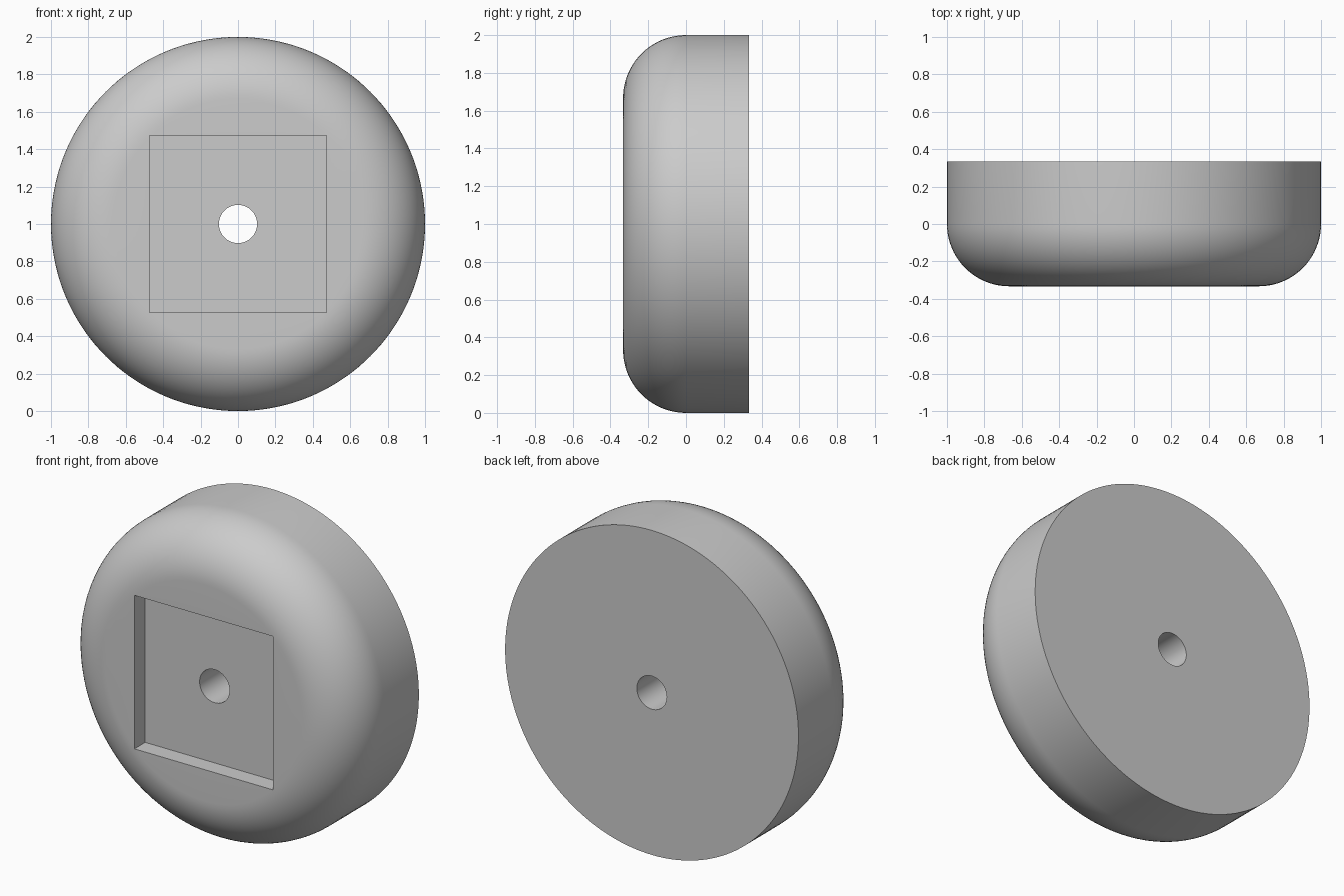
import bpy
import bmesh
import math
from mathutils import Matrix, Vector

HALF_DEPTH = 0.333
FILLET = 0.333
HOLE_RADIUS = 0.102
POCKET_SIZE = 0.946
POCKET_DEPTH = 0.105
ARC_STEPS = 20
SEGMENTS = 144

cube = bpy.data.objects.get("Cube")
if cube:
    bpy.data.objects.remove(cube, do_unlink=True)


def make_material(name, colour):
    mat = bpy.data.materials.new(name)
    mat.use_nodes = True
    mat.diffuse_color = colour
    for node in mat.node_tree.nodes:
        if node.type == 'BSDF_PRINCIPLED':
            node.inputs["Base Color"].default_value = colour
    return mat


def make_object(name, bm):
    mesh = bpy.data.meshes.new(name)
    bmesh.ops.recalc_face_normals(bm, faces=bm.faces)
    bm.to_mesh(mesh)
    bm.free()
    obj = bpy.data.objects.new(name, mesh)
    bpy.context.collection.objects.link(obj)
    return obj


grey = make_material("plain grey", (0.6, 0.6, 0.6, 1.0))

# Rounded disc with a through hole, turned around the y axis
profile = [(HOLE_RADIUS, -HALF_DEPTH)]
for i in range(ARC_STEPS + 1):
    a = math.pi / 2 * i / ARC_STEPS
    profile.append((1 - FILLET + FILLET * math.sin(a),
                    -HALF_DEPTH + FILLET - FILLET * math.cos(a)))
profile += [(1, HALF_DEPTH), (HOLE_RADIUS, HALF_DEPTH)]

bm = bmesh.new()
verts = [bm.verts.new((r, y, 1)) for r, y in profile]
edges = [bm.edges.new((verts[i - 1], verts[i])) for i in range(len(verts))]
bmesh.ops.spin(bm, geom=verts + edges, cent=(0, 0, 1), axis=(0, 1, 0),
               angle=math.tau, steps=SEGMENTS, use_merge=True)
bmesh.ops.remove_doubles(bm, verts=bm.verts, dist=0.0001)
disc = make_object("rounded_disc", bm)
disc.data.materials.append(grey)

# Square pocket in the front face
bm = bmesh.new()
bmesh.ops.create_cube(bm, size=1, matrix=Matrix.Translation(Vector((0, -HALF_DEPTH, 1)))
                      @ Matrix.Diagonal((POCKET_SIZE, 2 * POCKET_DEPTH, POCKET_SIZE, 1)))
cutter = make_object("pocket_cutter", bm)
cutter.data.materials.append(grey)
cutter.hide_render = True

cut = disc.modifiers.new("square pocket", 'BOOLEAN')
cut.operation = 'DIFFERENCE'
cut.solver = 'EXACT'
cut.object = cutter

bpy.ops.object.select_all(action='DESELECT')
disc.select_set(True)
bpy.context.view_layer.objects.active = disc
bpy.ops.object.modifier_apply(modifier=cut.name)
bpy.data.objects.remove(cutter, do_unlink=True)

# Smooth the rim and hole, keep the edges crisp
bpy.ops.object.shade_smooth_by_angle(angle=math.radians(30))
